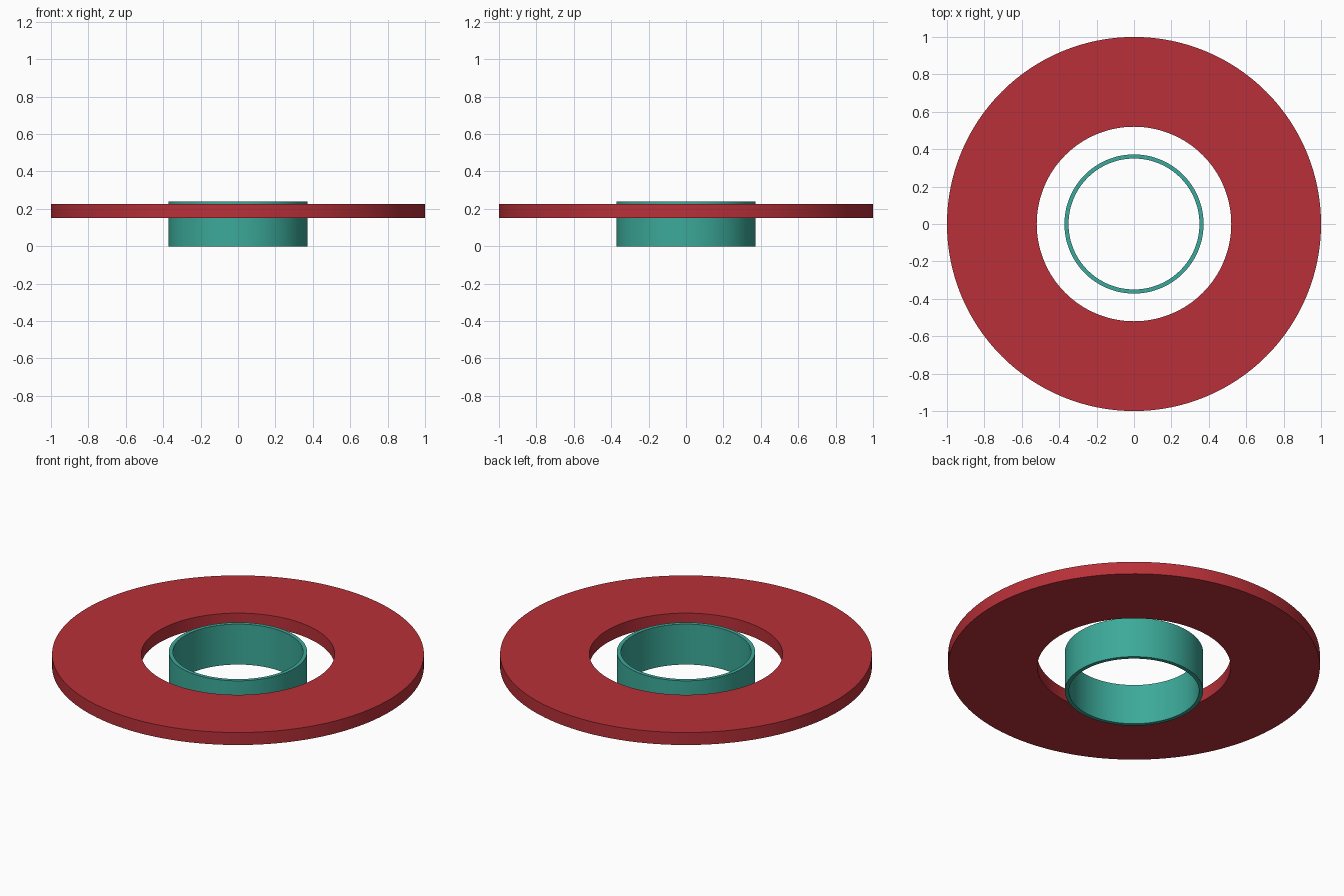
import bpy, math

if "Cube" in bpy.data.objects:
    bpy.data.objects.remove(bpy.data.objects["Cube"])

SEGMENTS = 128


def material(name, color):
    m = bpy.data.materials.new(name)
    m.diffuse_color = (*color, 1)
    m.use_nodes = True
    m.node_tree.nodes["Principled BSDF"].inputs["Base Color"].default_value = m.diffuse_color
    return m


def ring(name, r_in, r_out, z0, z1, mat):
    """Rectangular profile revolved around z."""
    profile = [(r_in, z0), (r_out, z0), (r_out, z1), (r_in, z1)]
    verts, faces = [], []
    for i in range(SEGMENTS):
        a = 2 * math.pi * i / SEGMENTS
        verts += [(r * math.cos(a), r * math.sin(a), z) for r, z in profile]
        j = (i + 1) % SEGMENTS
        for k in range(4):
            n = (k + 1) % 4
            faces.append((4 * i + k, 4 * j + k, 4 * j + n, 4 * i + n))
    mesh = bpy.data.meshes.new(name)
    mesh.from_pydata(verts, [], faces)
    mesh.materials.append(mat)
    obj = bpy.data.objects.new(name, mesh)
    bpy.context.collection.objects.link(obj)
    bpy.ops.object.select_all(action='DESELECT')
    obj.select_set(True)
    bpy.context.view_layer.objects.active = obj
    bpy.ops.object.shade_smooth_by_angle(angle=math.radians(30))
    return obj


red = material("red", (0.48, 0.03, 0.04))
teal = material("teal", (0.045, 0.40, 0.32))

# Wide flat disc floating around the collar
ring("flat_ring", 0.52, 1.0, 0.152, 0.226, red)
# Thin-walled upright collar in the middle
ring("inner_collar", 0.35, 0.372, 0.0, 0.24, teal)
